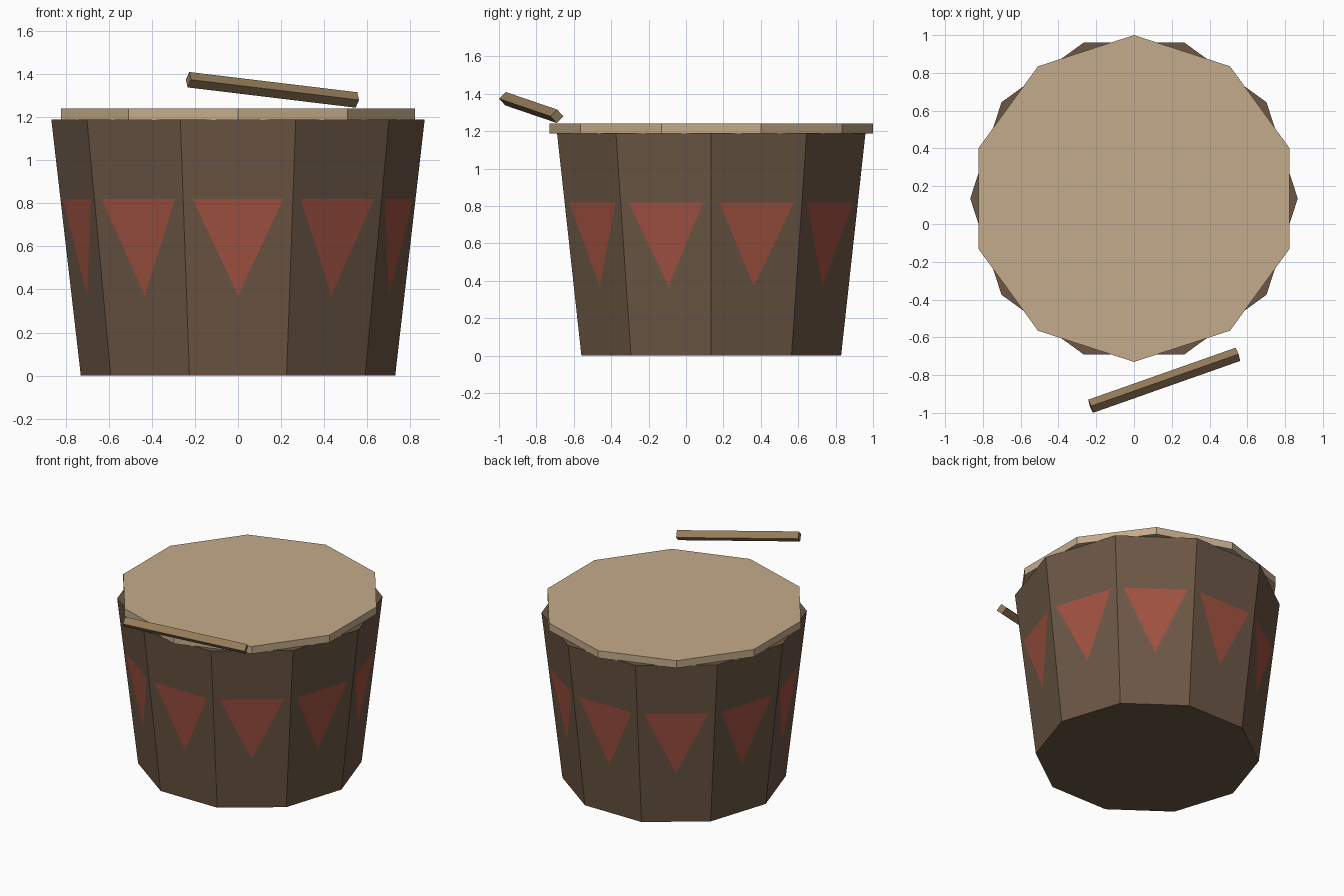
import bpy
from math import cos, pi, radians
from mathutils import Matrix, Vector

if "Cube" in bpy.data.objects:
    bpy.data.objects.remove(bpy.data.objects["Cube"])

CY = 0.135                      # drum axis position in y
R_BOTTOM, R_TOP, H = 0.73, 0.867, 1.19
SIDES = 10


def material(name, rgb):
    mat = bpy.data.materials.new(name)
    mat.diffuse_color = (*rgb, 1)
    mat.use_nodes = True
    mat.node_tree.nodes["Principled BSDF"].inputs["Base Color"].default_value = mat.diffuse_color
    return mat


def prism(name, r1, r2, z1, z2, turn, mat):
    bpy.ops.mesh.primitive_cone_add(
        vertices=SIDES, radius1=r1, radius2=r2, depth=z2 - z1,
        location=(0, CY, (z1 + z2) / 2), rotation=(0, 0, turn))
    ob = bpy.context.object
    ob.name = name
    ob.data.materials.append(mat)
    return ob


def mesh_object(name, verts, faces, mat):
    me = bpy.data.meshes.new(name)
    me.from_pydata(verts, [], faces)
    me.materials.append(mat)
    ob = bpy.data.objects.new(name, me)
    bpy.context.collection.objects.link(ob)
    return ob


wood = material("dark_wood", (0.15, 0.095, 0.06))
hide = material("hide", (0.55, 0.41, 0.26))
red = material("red_paint", (0.36, 0.085, 0.055))
pale = material("stick_wood", (0.30, 0.20, 0.10))

# Tapered ten-sided shell, flat side facing front
prism("drum_shell", R_BOTTOM, R_TOP, 0, H, radians(18), wood)

# Drum skin, turned so its corners sit over the flat sides
prism("drum_skin", 0.865, 0.865, 1.187, 1.24, 0, hide)


# Painted triangle on every side, a hair proud of the shell
def on_side(x, z):
    apothem = (R_BOTTOM + (R_TOP - R_BOTTOM) * z / H) * cos(pi / SIDES)
    return Vector((x, -apothem - 0.002, z))


triangle = [on_side(-0.21, 0.82), on_side(0, 0.37), on_side(0.21, 0.82)]
verts, faces = [], []
for i in range(SIDES):
    turn = Matrix.Translation((0, CY, 0)) @ Matrix.Rotation(2 * pi * i / SIDES, 4, 'Z')
    verts += [turn @ p for p in triangle]
    faces.append((3 * i, 3 * i + 1, 3 * i + 2))
mesh_object("painted_triangles", verts, faces, red)

# Square drumstick standing on edge, sloping down to the right
start, end = Vector((-0.23, -0.965, 1.374)), Vector((0.55, -0.69, 1.28))
d = (end - start).normalized()
front = d.cross(Vector((0, 0, 1))).normalized() * 0.037
up = front.cross(d).normalized() * 0.036
ring = [up, front, -up, -front]
verts = [p + o for p in (start, end) for o in ring]
faces = [(i, (i + 1) % 4, (i + 1) % 4 + 4, i + 4) for i in range(4)]
faces += [(3, 2, 1, 0), (4, 5, 6, 7)]
mesh_object("drumstick", verts, faces, pale)
